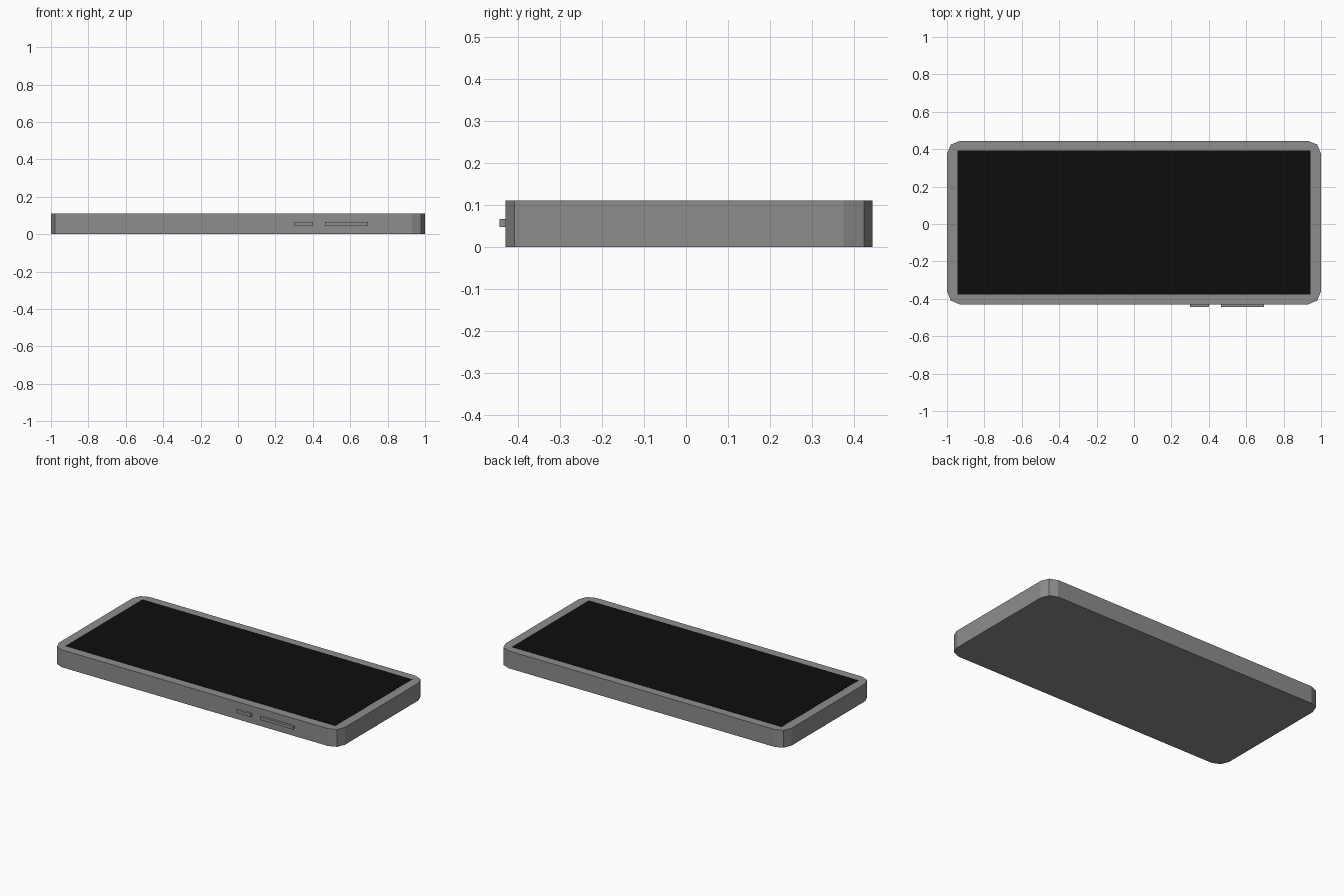
import bpy, bmesh
from mathutils import Vector

if "Cube" in bpy.data.objects:
    bpy.data.objects.remove(bpy.data.objects["Cube"])


def material(name, value):
    m = bpy.data.materials.new(name)
    m.diffuse_color = (value, value, value, 1.0)
    m.use_nodes = True
    m.node_tree.nodes["Principled BSDF"].inputs["Base Color"].default_value = m.diffuse_color
    return m


grey = material("mid_grey", 0.27)
black = material("screen_black", 0.004)


def box(name, lo, hi, mat, corner=0.0):
    """Box between two corners; optional two-step rounding of the upright edges."""
    lo, hi = Vector(lo), Vector(hi)
    bm = bmesh.new()
    bmesh.ops.create_cube(bm, size=1.0)
    for v in bm.verts:
        v.co = Vector([(lo[i] + hi[i]) / 2 + v.co[i] * (hi[i] - lo[i]) for i in range(3)])
    if corner:
        upright = [e for e in bm.edges
                   if abs(e.verts[0].co.z - e.verts[1].co.z) > 1e-4]
        bmesh.ops.bevel(bm, geom=upright, offset=corner, offset_type='OFFSET',
                        segments=2, profile=0.5, affect='EDGES')
    bmesh.ops.recalc_face_normals(bm, faces=bm.faces)
    mesh = bpy.data.meshes.new(name)
    bm.to_mesh(mesh)
    bm.free()
    mesh.materials.append(mat)
    obj = bpy.data.objects.new(name, mesh)
    bpy.context.collection.objects.link(obj)
    return obj


# Slab body with faceted corners
box("phone_body", (-1, -0.43, 0), (1, 0.445, 0.11), grey, corner=0.07)

# Thin screen plate, almost flush with the top
box("screen", (-0.943, -0.376, 0.107), (0.943, 0.393, 0.111), black)

# Side buttons on the front edge
for name, x0, x1 in (("power_button", 0.30, 0.40), ("volume_button", 0.465, 0.695)):
    box(name, (x0, -0.445, 0.047), (x1, -0.425, 0.066), grey)
